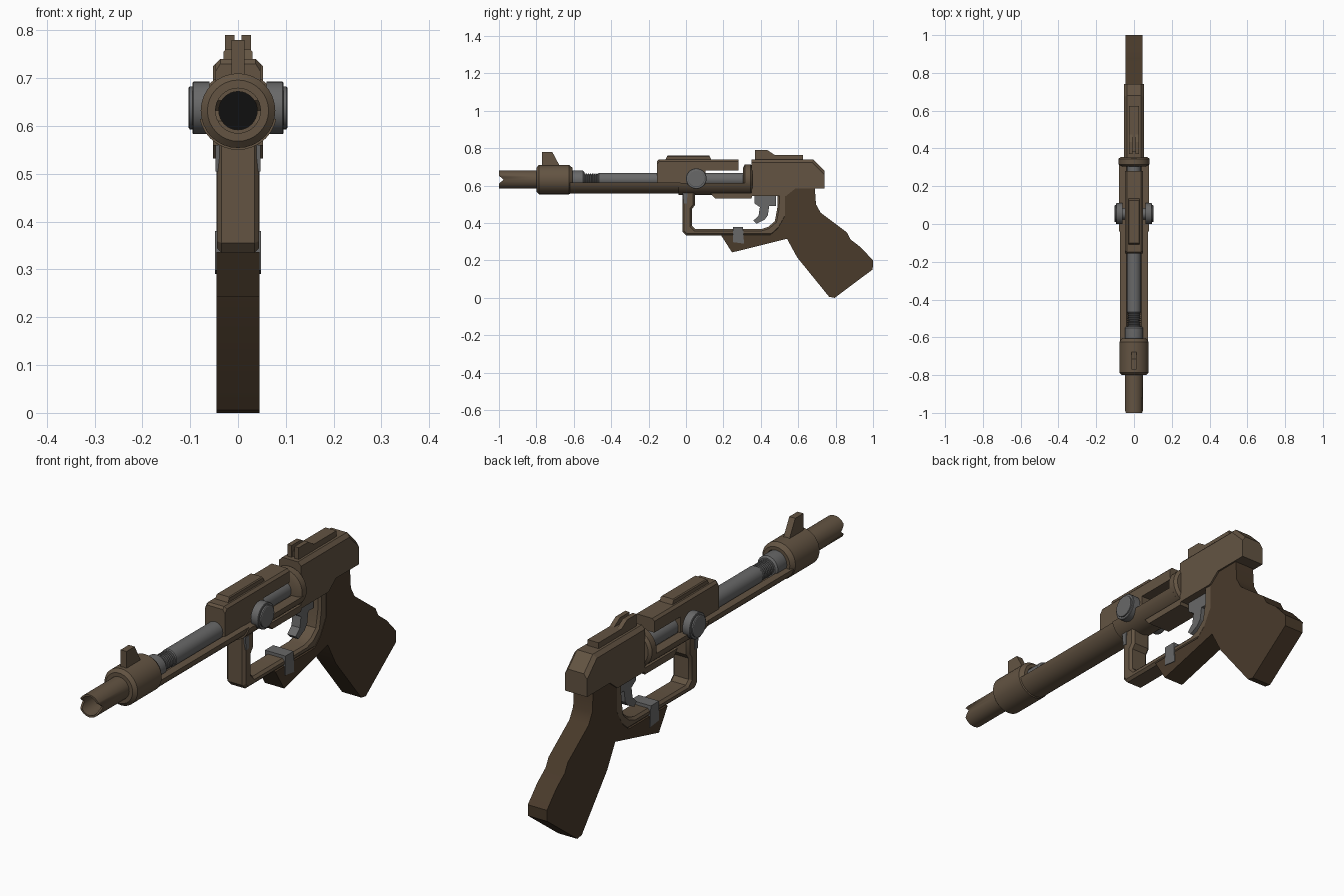
import bpy, bmesh
from math import sin, cos, pi, radians

if "Cube" in bpy.data.objects:
    bpy.data.objects.remove(bpy.data.objects["Cube"])


def material(name, col):
    m = bpy.data.materials.new(name)
    m.diffuse_color = (*col, 1)
    m.use_nodes = True
    m.node_tree.nodes["Principled BSDF"].inputs["Base Color"].default_value = m.diffuse_color
    return m


BROWN = material("brown", (0.125, 0.088, 0.055))
WOOD = material("dark_wood", (0.068, 0.043, 0.024))
GREY = material("grey", (0.14, 0.14, 0.14))
BLACK = material("black", (0.005, 0.005, 0.005))
CZ = 0.632  # height of the barrel axis


def finish(name, bm, mat):
    bmesh.ops.recalc_face_normals(bm, faces=bm.faces[:])
    me = bpy.data.meshes.new(name)
    bm.to_mesh(me)
    bm.free()
    me.shade_smooth()
    me.set_sharp_from_angle(angle=radians(28))
    ob = bpy.data.objects.new(name, me)
    bpy.context.collection.objects.link(ob)
    me.materials.append(mat)
    return ob


def prism(name, pts, lo, hi, mat, axis='x', chamfer=0, zmin=-1):
    """Extrude a profile: (y, z) along x or (x, z) along y; chamfer cap edges above zmin."""
    place = (lambda a, b, t: (t, a, b)) if axis == 'x' else (lambda a, b, t: (a, t, b))
    bm = bmesh.new()
    caps = [bm.faces.new([bm.verts.new(place(a, b, t)) for a, b in pts]) for t in (lo, hi)]
    rings = [list(f.verts) for f in caps]
    n = len(pts)
    for i in range(n):
        j = (i + 1) % n
        bm.faces.new((rings[0][i], rings[0][j], rings[1][j], rings[1][i]))
    bmesh.ops.recalc_face_normals(bm, faces=bm.faces[:])
    if chamfer:
        edges = [e for f in caps for e in f.edges if all(v.co.z > zmin for v in e.verts)]
        bmesh.ops.bevel(bm, geom=edges, offset=chamfer, segments=1, affect='EDGES')
    return finish(name, bm, mat)


def lathe(name, prof, mat, axis='y', y0=0, z0=CZ, tube=False, n=32):
    """Revolve (position, radius) points round an axis; tube closes the profile on itself."""
    bm = bmesh.new()
    rings = []
    for p, r in prof:
        ring = []
        for k in range(n):
            a, b = r * cos(2 * pi * k / n), r * sin(2 * pi * k / n)
            ring.append(bm.verts.new((a, p, z0 + b) if axis == 'y' else (p, y0 + a, z0 + b)))
        rings.append(ring)
    pairs = list(zip(rings, rings[1:]))
    if tube:
        pairs.append((rings[-1], rings[0]))
    else:
        bm.faces.new(rings[0])
        bm.faces.new(rings[-1])
    for p, q in pairs:
        for k in range(n):
            j = (k + 1) % n
            bm.faces.new((p[k], p[j], q[j], q[k]))
    return finish(name, bm, mat)


def trough(r, ri, top):
    """Cross-section of a half pipe cut flat at height top."""
    def arc(rad):
        s = math_asin((top - CZ) / rad)
        return [(rad * cos(a), CZ + rad * sin(a))
                for a in [s - (pi + 2 * s) * k / 16 for k in range(17)]]
    return arc(r) + arc(ri)[::-1]


from math import asin as math_asin

# muzzle with V notches on both sides, and dark bore
muzzle = lathe("muzzle", [(-1, .048), (-.78, .048), (-.78, .04), (-1, .04)], BROWN, tube=True)
cutter = prism("muzzle_notch_cutter", [(-1.02, .67), (-1.02, .594), (-.975, .632)], -.1, .1, BROWN)
cutter.hide_render = True
cutter.hide_viewport = True
mod = muzzle.modifiers.new("notch", 'BOOLEAN')
mod.object = cutter
mod.operation = 'DIFFERENCE'
lathe("bore", [(-.88, .0405), (-.86, .0405)], BLACK)

# front shroud and open lower stock
lathe("front_shroud", [(-.8, .064), (-.787, .078), (-.625, .078), (-.607, .064), (-.607, .05),
                       (-.66, .046), (-.66, .04), (-.8, .04)], BROWN, tube=True)
prism("lower_stock", trough(.075, .042, .617), -.62, -.03, BROWN, 'y')
prism("lower_receiver", trough(.082, .042, .615), -.04, .33, BROWN, 'y')
lathe("rear_collar", [(.305, .062), (.315, .082), (.345, .082), (.355, .07)], BROWN)

# front sight
prism("front_sight", [(-.77, .70), (-.77, .78), (-.715, .78), (-.672, .70)], -.014, .014, BROWN)

# bolt tube, collar and spring
lathe("bolt_collar", [(-.66, .042), (-.61, .048), (-.55, .048), (-.543, .04)], GREY)
spring = []
for k in range(8):
    y = -.545 + k * .01
    spring += [(y, .028), (y + .0025, .034), (y + .006, .034), (y + .0085, .028)]
lathe("spring", spring, GREY, n=24)
lathe("bolt_tube", [(-.47, .032), (-.465, .037), (.32, .037)], GREY)

# cocking knobs on both sides
half = [(.06, .03), (.06, .055), (.093, .055), (.095, .053), (.095, .045), (.101, .045), (.103, .042)]
lathe("cocking_knob", [(-x, r) for x, r in half[::-1]] + half, GREY, 'x', .055, .638)

# receiver cover with side slot, and its top plate
prism("receiver_cover", [(-.155, .615), (-.155, .73), (-.147, .74), (.28, .74), (.28, .682),
                         (.105, .682), (.105, .615)], -.047, .047, BROWN, chamfer=.01, zmin=.7)
prism("cover_plate", [(-.11, .738), (-.10, .76), (.125, .76), (.135, .738)], -.03, .03, BROWN, chamfer=.004, zmin=.75)

# rear housing
prism("rear_housing", [(.35, .545), (.35, .74), (.68, .74), (.74, .68), (.74, .585), (.585, .585),
                       (.535, .545)], -.052, .052, BROWN, chamfer=.015, zmin=.65)
prism("trigger_plate", [(.13, .56), (.155, .532), (.35, .532), (.36, .56)], -.052, .052, BROWN)

# rear sight with centre notch
prism("rear_sight_base", [(.38, .735), (.38, .765), (.625, .765), (.625, .735)], -.026, .026, BROWN)
for side, lo, hi in (("left", -.027, -.007), ("right", .007, .027)):
    prism("rear_sight_" + side, [(.37, .735), (.37, .79), (.435, .79), (.475, .764), (.475, .735)],
          lo, hi, BROWN)

# trigger guard
prism("trigger_guard", [
    (-.02, .57), (-.02, .355), (0, .334), (.46, .334), (.50, .37), (.54, .44), (.54, .56), (.49, .56),
    (.488, .48), (.475, .41), (.44, .38), (.40, .367), (.05, .367), (.032, .385), (.032, .475),
    (.047, .495), (.047, .57)], -.044, .044, BROWN, chamfer=.01)
for s in (-1, 1):
    prism("guard_pin", [(-.018, .56), (-.012, .505), (.005, .505), (.008, .56)],
          s * .043 - .004, s * .043 + .004, GREY)

# trigger and guard clip
prism("trigger", [(.365, .55), (.48, .55), (.48, .49), (.445, .49), (.437, .44), (.42, .418), (.377, .396),
                  (.36, .413), (.388, .44), (.395, .485), (.365, .505)], -.02, .02, GREY)
prism("guard_clip", [(.25, .38), (.305, .38), (.31, .29), (.25, .298)], -.048, .048, GREY)

# grip with finger hook
prism("grip", [
    (.187, .336), (.246, .243), (.54, .316), (.594, .217), (.765, .006), (.795, 0), (.998, .152),
    (1, .2), (.935, .27), (.88, .312), (.86, .35), (.72, .455), (.695, .50), (.688, .6), (.53, .6),
    (.53, .44), (.49, .37), (.45, .336)], -.045, .045, WOOD)
